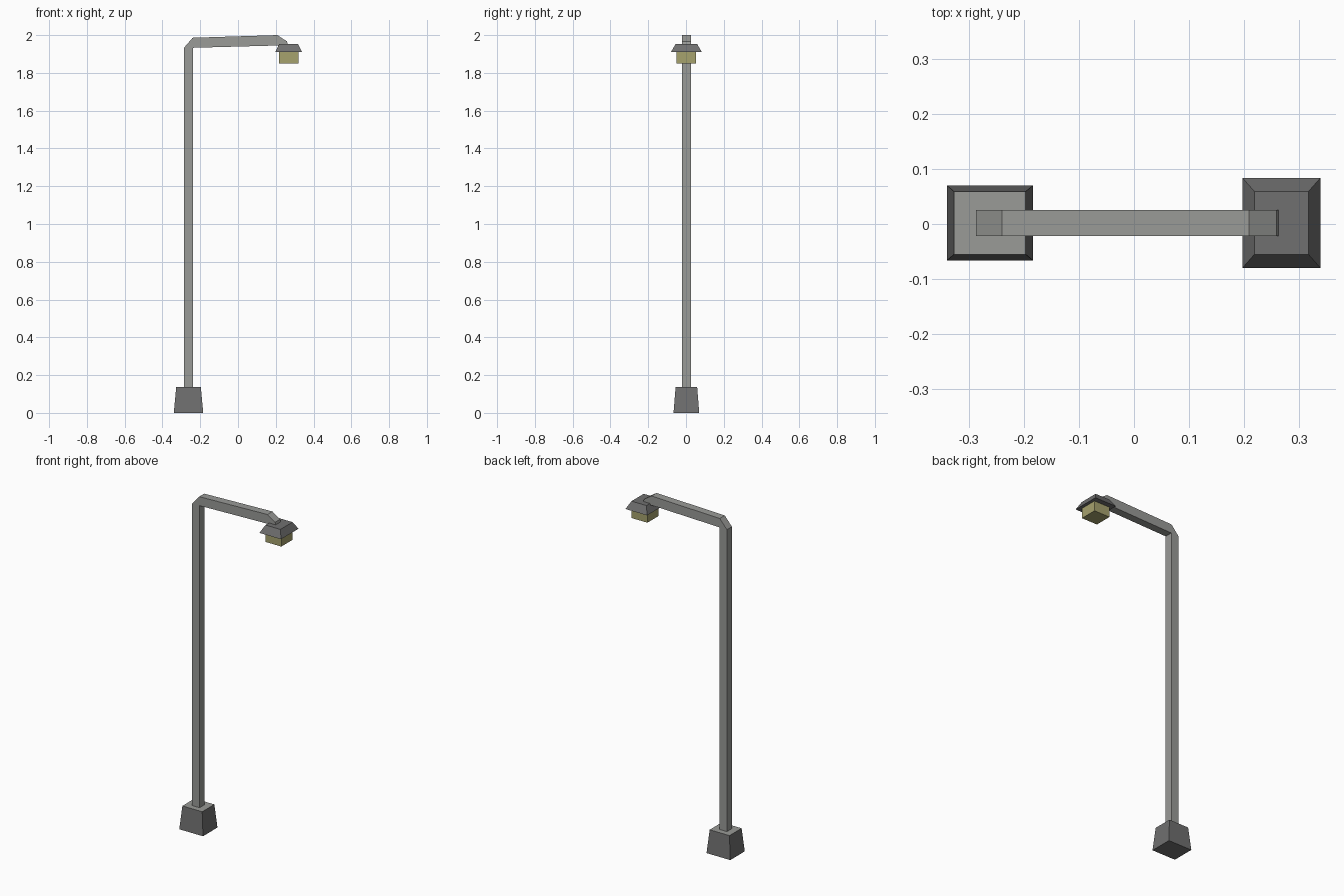
import bpy, bmesh

if "Cube" in bpy.data.objects:
    bpy.data.objects.remove(bpy.data.objects["Cube"])

YC = 0.002  # common centre line in y


def material(name, rgb):
    m = bpy.data.materials.new(name)
    m.diffuse_color = (*rgb, 1)
    m.use_nodes = True
    m.node_tree.nodes["Principled BSDF"].inputs["Base Color"].default_value = m.diffuse_color
    return m


DARK = material("dark grey", (0.16, 0.16, 0.16))
LIGHT = material("light grey", (0.32, 0.325, 0.31))
GLOW = material("pale yellow", (0.38, 0.36, 0.155))


def finish(name, bm, mats):
    bmesh.ops.recalc_face_normals(bm, faces=bm.faces)
    mesh = bpy.data.meshes.new(name)
    bm.to_mesh(mesh)
    bm.free()
    for m in mats:
        mesh.materials.append(m)
    ob = bpy.data.objects.new(name, mesh)
    bpy.context.collection.objects.link(ob)
    return ob


def frustum(name, cx, z0, z1, bottom, top, mats):
    """Tapered box; bottom and top are (half x, half y)."""
    bm = bmesh.new()
    bmesh.ops.create_cube(bm, size=2)
    for v in bm.verts:
        hx, hy = top if v.co.z > 0 else bottom
        v.co = (cx + v.co.x * hx, YC + v.co.y * hy, z1 if v.co.z > 0 else z0)
    bm.normal_update()
    if len(mats) > 1:  # second colour on the upward face
        for f in bm.faces:
            f.material_index = int(f.normal.z > 0.9)
    return finish(name, bm, mats)


# Plinth with lighter top
frustum("base", -0.262, 0, 0.138, (0.078, 0.068), (0.065, 0.057), [DARK, LIGHT])

# Post and bent arm: side profile in strips, extruded across y
left = [(-0.287, 0.13), (-0.287, 1.932), (-0.24, 1.986), (0.209, 2.0), (0.259, 1.967), (0.268, 1.935)]
right = [(-0.238, 0.13), (-0.238, 1.932), (-0.237, 1.933), (0.209, 1.945), (0.222, 1.937), (0.226, 1.93)]
bm = bmesh.new()
pts = left + right[::-1]
face = bm.faces.new([bm.verts.new((x, YC - 0.0235, z)) for x, z in pts])
ext = bmesh.ops.extrude_face_region(bm, geom=[face])
bmesh.ops.translate(bm, vec=(0, 0.047, 0),
                    verts=[g for g in ext["geom"] if isinstance(g, bmesh.types.BMVert)])
finish("post_and_arm", bm, [LIGHT])

# Lamp hood and glowing block beneath it
frustum("lamp_hood", 0.268, 1.91, 1.953, (0.071, 0.082), (0.049, 0.057), [DARK])
frustum("lamp_light", 0.268, 1.85, 1.912, (0.052, 0.052), (0.052, 0.052), [GLOW])
